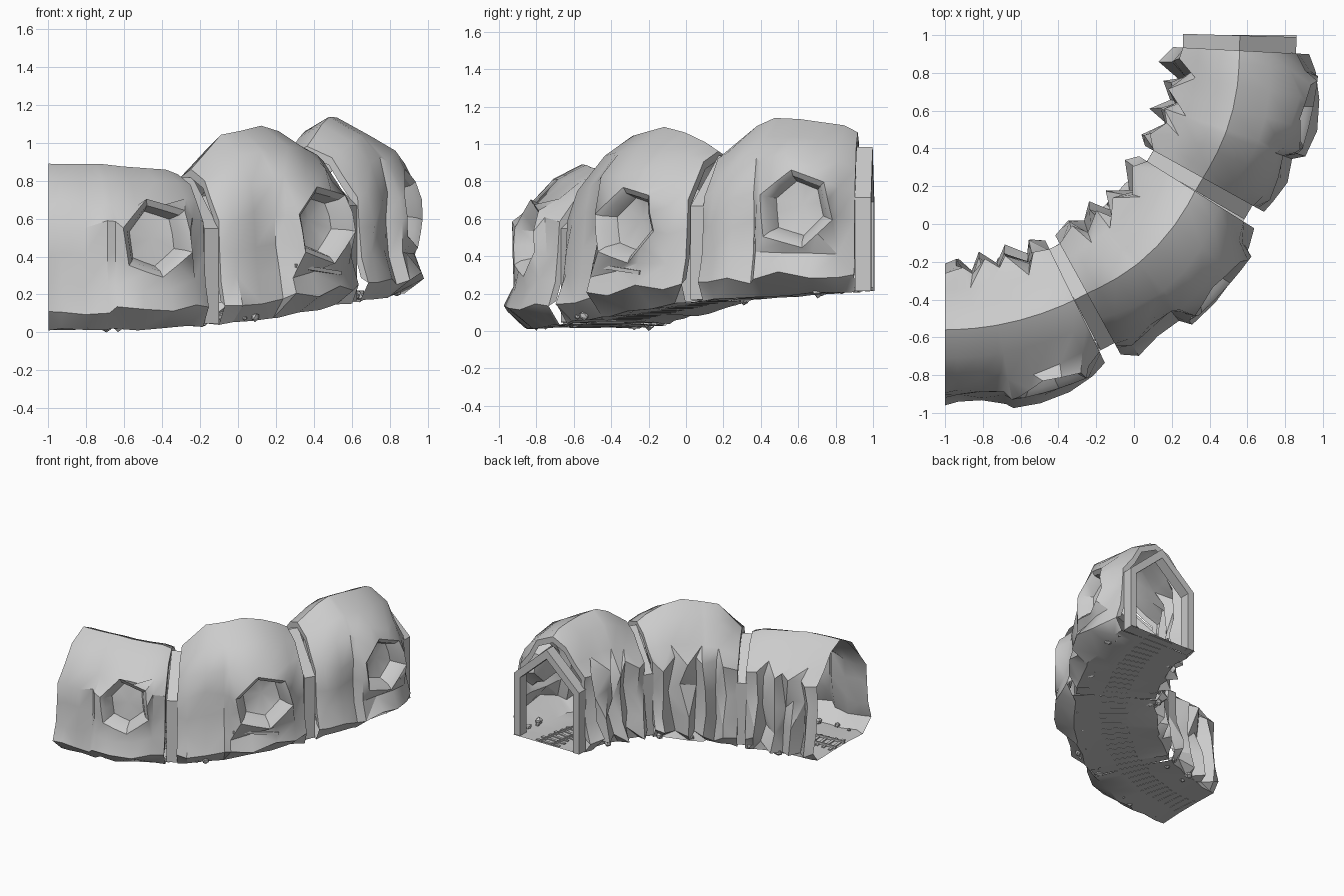
import bpy, bmesh, math, random
from mathutils import Vector

if "Cube" in bpy.data.objects:
    bpy.data.objects.remove(bpy.data.objects["Cube"])
random.seed(7)
R = 1.56                     # bend radius, centre of bend at (-1, 1)


def lerp_table(t, table):
    for (a, va), (b, vb) in zip(table, table[1:]):
        if t <= b:
            return va + (vb - va) * (t - a) / (b - a)
    return table[-1][1]


def floor_z(deg):
    return lerp_table(deg, [(0, .02), (15, .025), (27, .045), (42, .095), (60, .17), (75, .2), (90, .215)])


def P(deg, s, h):
    """angle along bend, sideways offset (outer positive), height above floor"""
    a = math.radians(deg)
    return Vector((-1 + (R + s) * math.sin(a), 1 - (R + s) * math.cos(a), max(0, floor_z(deg) + h)))


def finish(name, bm, angle=None):
    bmesh.ops.recalc_face_normals(bm, faces=bm.faces)
    me = bpy.data.meshes.new(name)
    bm.to_mesh(me)
    bm.free()
    ob = bpy.data.objects.new(name, me)
    bpy.context.collection.objects.link(ob)
    if angle:
        bpy.ops.object.select_all(action='DESELECT')
        ob.select_set(True)
        bpy.context.view_layer.objects.active = ob
        bpy.ops.object.shade_smooth_by_angle(angle=math.radians(angle))


def box(bm, corners):
    v = [bm.verts.new(c) for c in corners]
    for f in ((0, 1, 2, 3), (7, 6, 5, 4), (0, 4, 5, 1), (1, 5, 6, 2), (2, 6, 7, 3), (3, 7, 4, 0)):
        bm.faces.new([v[i] for i in f])


# cross-section of the tunnel: floor, outer wall, roof, inner wall
PROFILE = [(-.3, 0), (-.1, 0), (.1, 0), (.3, 0),
           (.40, .09), (.36, .22), (.345, .38), (.335, .54), (.25, .67),
           (.15, .80), (0, .88), (-.12, .82), (-.215, .69),
           (-.30, .60), (-.29, .40), (-.31, .22), (-.35, .07)]
COLS = [0, .08, .22, .36, .40, .56, .74, .9, 1]
SPIRES = [0, -.05, .04, -.06, .05, -.05, .06, -.06, .01]


def tunnel_section(name, d0, d1, roof, bulge):
    bm = bmesh.new()
    n = len(PROFILE)
    pos = []
    for c, u in enumerate(COLS):
        top = lerp_table(u, roof)
        mid = math.sin(math.pi * u)
        end = c in (0, 8)
        row = []
        for r, (s, h) in enumerate(PROFILE):
            uu = u
            if r in (0, 3):                        # uneven floor edge
                h -= random.uniform(0, .015)
                s *= random.uniform(.95, 1.1)
            elif 4 <= r <= 8:                      # outer wall steps outward
                if 4 <= c <= 6:
                    s += .05
                if c == 7:
                    s += .0 if r > 5 else .02
                if c == 8 or (c == 0 and d0 > 1):
                    s -= .03
                if not end:
                    s += random.uniform(-.02, .025)
                    h += random.uniform(-.03, .03)
                if r == 8:
                    s += bulge * mid * .6
                    h *= .97 + .12 * mid * (bulge > 0)
            elif 9 <= r <= 12:                     # smooth vault
                h = .6 + (h - .6) * (top - .6) / .28
                if r < 11:
                    s += bulge * mid * (.6 if r == 9 else .2)
            elif r >= 13:                          # jagged spires
                uu = c / 8
                if not end:
                    s += SPIRES[c] * (.6, .5, .9, .8)[r - 13] + random.uniform(-.025, .025)
                    h += random.uniform(-.06, .05)
                    uu += random.uniform(-.045, .045)
            row.append((uu, s, h))
        pos.append(row)
    at = lambda q: bm.verts.new(P(d0 + (d1 - d0) * q[0], q[1], q[2]))
    grid = [[at(q) for q in row] for row in pos]
    for c in range(8):
        for r in range(n):
            if 4 <= c <= 6 and 5 <= r <= 7:
                continue                           # room for the boulder hollow
            k = (r + 1) % n
            quad = [grid[c][r], grid[c + 1][r], grid[c + 1][k], grid[c][k]]
            if r >= 12 or r in (3, 4):             # rocky parts are triangulated
                if (c + r) % 2:
                    quad = quad[1:] + quad[:1]
                bm.faces.new(quad[:3])
                bm.faces.new([quad[0], quad[2], quad[3]])
            else:
                bm.faces.new(quad)
    # six-sided boulder hollow pressed into the outer wall
    loop = [(c, 5) for c in (4, 5, 6, 7)] + [(7, 6), (7, 7)] + \
           [(c, 8) for c in (7, 6, 5, 4)] + [(4, 7), (4, 6)]
    prev = [grid[c][r] for c, r in loop]
    warp = [random.uniform(.9, 1.1) for _ in loop]
    for i in range(1, 12, 2):
        warp[i] = .87 * (warp[i - 1] + warp[(i + 1) % 12]) / 2
    for ru, rh, ds in ((.235, .215, .02), (.20, .18, -.01), (.16, .15, -.09)):
        ring = []
        for i in range(12):
            a = math.radians(-140 + 30 * i)
            hh = .46 + rh * warp[i] * math.sin(a)
            s = .385 - max(0, hh - .5) * .35 + ds + bulge * .3
            ring.append(at((.65 + ru * warp[i] * math.cos(a), s, hh)))
        for i in range(12):
            j = (i + 1) % 12
            bm.faces.new([prev[i], prev[j], ring[j], ring[i]])
        prev = ring
    tip = at((.66, .28, .47))
    for i in range(12):
        bm.faces.new([prev[i], prev[(i + 1) % 12], tip])
    # end rims folding inward onto the timber frames
    for c in (0, 8):
        if (c == 0 and d0 < 1):
            continue
        rim = [at((u, s * .88, .35 + (h - .35) * .9)) if r > 3 else grid[c][r]
               for r, (u, s, h) in enumerate(pos[c])]
        for r in range(4, n - 1):
            bm.faces.new([grid[c][r], grid[c][r + 1], rim[r + 1], rim[r]])
    finish(name, bm, 34)


tunnel_section("tunnel_lower", 0, 26, [(0, .87), (.4, .865), (.9, .82), (1, .79)], 0)
tunnel_section("tunnel_middle", 28.8, 58, [(0, .81), (.22, .97), (.62, .985), (.9, .86), (1, .8)], .12)
tunnel_section("tunnel_upper", 61, 87, [(0, .81), (.3, .95), (.5, .94), (.9, .89), (1, .85)], .07)

# floor joints under the frames
bm = bmesh.new()
for d0, d1 in ((26, 28.8), (58, 61), (87, 90)):
    bm.faces.new([bm.verts.new(P(d, s, 0)) for d, s in ((d0, -.3), (d0, .3), (d1, .3), (d1, -.3))])
finish("floor_joints", bm)

# gabled timber support frames
OUT = [(-.3, 0), (-.3, .5), (0, .77), (.3, .5), (.3, 0)]
INN = [(-.245, 0), (-.245, .475), (0, .695), (.245, .475), (.245, 0)]
for i, deg in enumerate((27.6, 59.7, 88.35)):
    bm = bmesh.new()
    a = math.radians(deg)
    along = Vector((math.cos(a), math.sin(a), 0)) * .043
    for k in range(4):
        q = [P(deg, *p) for p in (OUT[k], OUT[k + 1], INN[k + 1], INN[k])]
        box(bm, [p - along for p in q] + [p + along for p in q])
    bmesh.ops.remove_doubles(bm, verts=bm.verts, dist=.0005)
    finish("support_frame_%d" % (i + 1), bm)

# rails
bm = bmesh.new()
for s in (-.055, .055):
    for k in range(30):
        box(bm, [P(3 * (k + e), s + x, z) for e in (0, 1)
                 for x, z in ((-.006, .002), (.006, .002), (.006, .02), (-.006, .02))])
finish("rails", bm)

# sleepers
bm = bmesh.new()
for k in range(40):
    d = 1.2 + k * 2.25
    w = .095 + random.uniform(-.012, .012)
    t = random.uniform(-.15, .15)
    box(bm, [P(d + e + t * (1 if x > 0 else -1), x, z) for e in (-.4, .4)
             for x, z in ((-w, -.003), (w, -.003), (w, .008), (-w, .008))])
finish("sleepers", bm)

# loose rocks along the floor edges
bm = bmesh.new()
for k in range(30):
    side = 1 if k % 3 else -1
    c = P(random.uniform(3, 86), side * random.uniform(.22, .34), .01)
    size = random.uniform(.014, .032)
    for v in bmesh.ops.create_icosphere(bm, subdivisions=1, radius=size)['verts']:
        v.co = c + v.co * random.uniform(.75, 1.2)
        v.co.z = max(0, v.co.z)
finish("loose_rocks", bm)

# fallen plank braced against the outer wall of the middle section
bm = bmesh.new()
box(bm, [P(d, s, h + z) for d, h in ((41, .25), (51, .17))
         for s, z in ((.37, 0), (.43, 0), (.43, .02), (.37, .02))])
finish("fallen_plank", bm)
